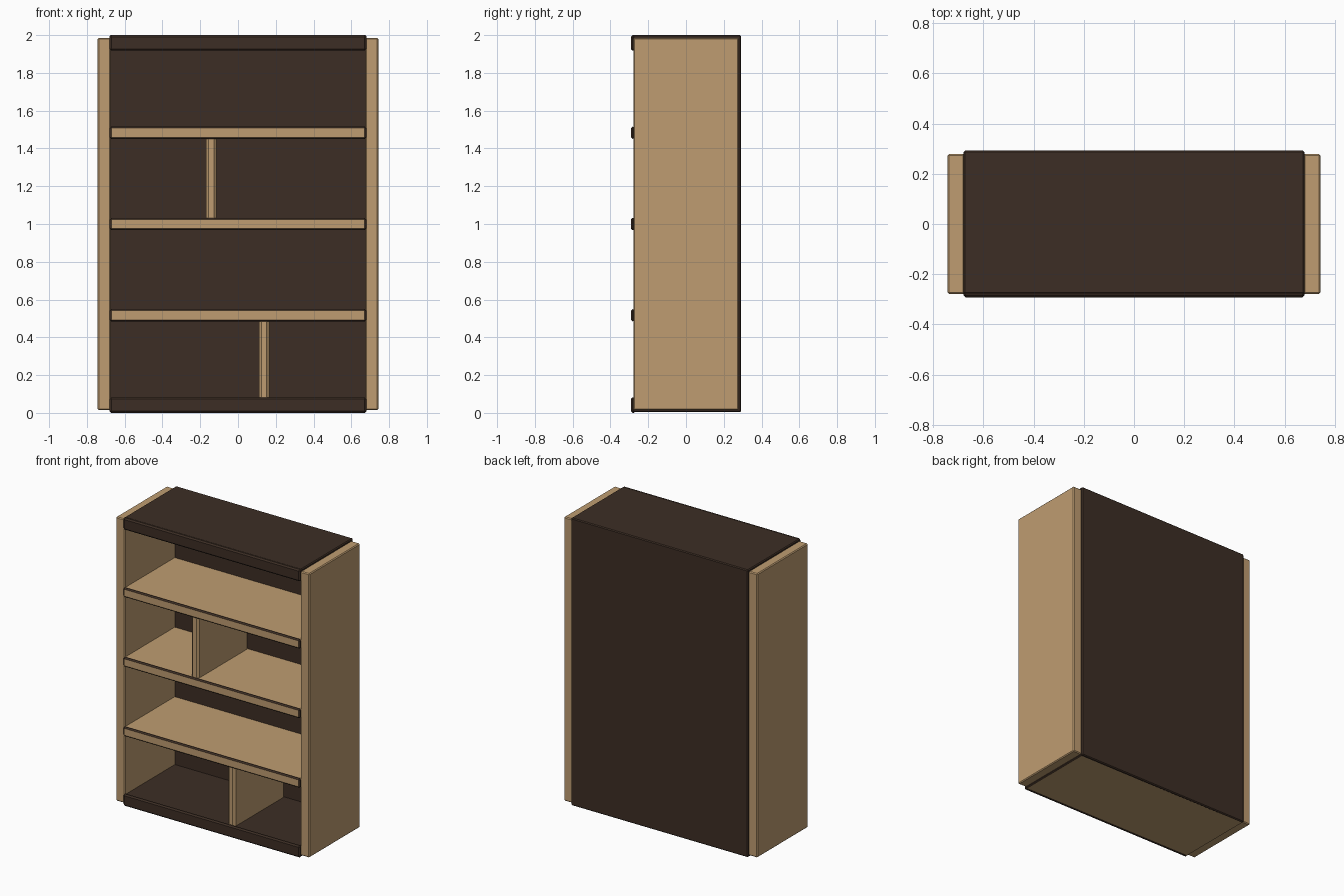
import bpy, bmesh
from mathutils import Vector

cube = bpy.data.objects.get("Cube")
if cube:
    bpy.data.objects.remove(cube, do_unlink=True)


def material(name, rgb):
    mat = bpy.data.materials.new(name)
    mat.use_nodes = True
    color = (*rgb, 1.0)
    mat.diffuse_color = color
    mat.node_tree.nodes["Principled BSDF"].inputs["Base Color"].default_value = color
    return mat


oak = material("light_oak", (0.52, 0.335, 0.165))
walnut = material("dark_walnut", (0.046, 0.027, 0.018))


def board(name, x, y, z, bevel, main, accent=None, rule=None):
    """Chamfered board between (min, max) pairs; faces passing rule get accent."""
    bm = bmesh.new()
    bmesh.ops.create_cube(bm, size=1)
    for v in bm.verts:
        v.co = Vector([lo if c < 0 else hi for c, (lo, hi) in zip(v.co, (x, y, z))])
    bmesh.ops.bevel(bm, geom=bm.edges[:], offset=bevel, segments=1,
                    affect='EDGES', clamp_overlap=True)
    bm.normal_update()
    mesh = bpy.data.meshes.new(name)
    mesh.materials.append(main)
    if accent:
        mesh.materials.append(accent)
        for f in bm.faces:
            f.material_index = int(rule(f.normal))
    bm.to_mesh(mesh)
    bm.free()
    obj = bpy.data.objects.new(name, mesh)
    bpy.context.collection.objects.link(obj)
    return obj


half = 0.68      # half width between the side panels
front, back = -0.292, 0.292
span = (-half, half)


def faces_down(n):
    return n.z < -0.9


def faces_front(n):
    return n.y < -0.9


# Side panels
board("left_side", (0.675, 0.743), (-0.279, 0.279), (0.014, 1.986), 0.006, oak)
board("right_side", (-0.743, -0.675), (-0.279, 0.279), (0.014, 1.986), 0.006, oak)

# Back panel
board("back_panel", span, (0.27, back), (0.004, 1.998), 0.006, walnut)

# Top and bottom boards, dark with light undersides, and their front lips
for name, low, high in (("bottom", 0.004, 0.074), ("top", 1.93, 2.0)):
    board(name + "_board", span, (-0.28, back), (low, high), 0.006,
          walnut, oak, faces_down)
board("bottom_lip", span, (front, -0.268), (0.0, 0.082), 0.009, walnut)
board("top_lip", span, (front, -0.268), (1.918, 2.0), 0.009, walnut)

# Shelves with dark-edged nosing
for name, z in (("lower", 0.517), ("middle", 1.0), ("upper", 1.483)):
    board(name + "_shelf", span, (-0.277, 0.275), (z - 0.028, z + 0.028), 0.002, oak)
    board(name + "_shelf_nosing", span, (front, -0.272), (z - 0.033, z + 0.033),
          0.009, walnut, oak, faces_front)

# Upright dividers
board("lower_divider", (0.11, 0.166), (-0.275, 0.275), (0.06, 0.5), 0.014, oak)
board("upper_divider", (-0.17, -0.114), (-0.275, 0.275), (1.01, 1.47), 0.014, oak)
